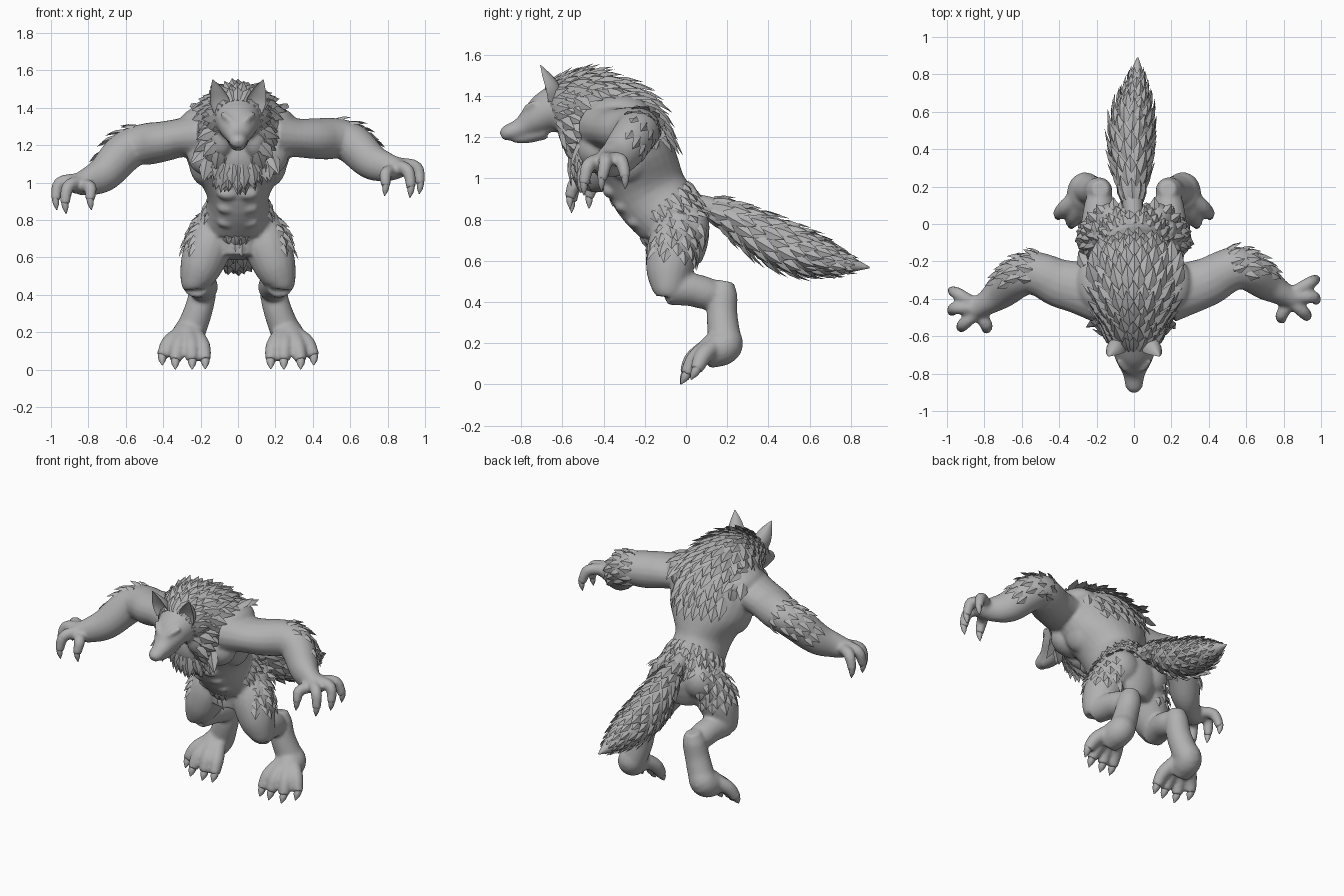
import bpy, bmesh, math, random
from mathutils import Vector, Matrix
from mathutils.bvhtree import BVHTree

random.seed(4)
if "Cube" in bpy.data.objects:
    bpy.data.objects.remove(bpy.data.objects["Cube"], do_unlink=True)

grey = bpy.data.materials.new("plain grey")
grey.use_nodes = True
grey.diffuse_color = (0.44, 0.44, 0.44, 1)
grey.node_tree.nodes["Principled BSDF"].inputs["Base Color"].default_value = (0.44, 0.44, 0.44, 1)
X, Y, Z = Vector((1, 0, 0)), Vector((0, 1, 0)), Vector((0, 0, 1))


def at(path, u):
    """Smooth interpolation of the stations (x, y, z, radius, radius)."""
    last = len(path) - 1
    u = min(max(u, 0), last)
    i = min(int(u), last - 1)
    f = u - i
    a, b, c, d = (path[min(max(i + k, 0), last)] for k in (-1, 0, 1, 2))
    return [q + f / 2 * (r - p + f * (2 * p - 5 * q + 4 * r - s + f * (3 * (q - r) + s - p)))
            for p, q, r, s in zip(a, b, c, d)]


def frame(path, u, ref):
    p = at(path, u)
    t = (Vector(at(path, u + .1)[:3]) - Vector(at(path, u - .1)[:3])).normalized()
    side = (ref - t * ref.dot(t)).normalized()
    return p, t, side, t.cross(side)


def sweep(bm, path, ref=X, seg=18, steps=5, dish=False):
    """Closed elliptical tube through the stations."""
    rings = []
    for j in range((len(path) - 1) * steps + 1):
        p, t, side, up = frame(path, j / steps, ref)
        ring = []
        for k in range(seg):
            a = math.tau * k / seg
            s = math.sin(a)
            if dish and s < 0:
                s *= -0.3
            ring.append(bm.verts.new(Vector(p[:3]) + side * math.cos(a) * max(p[3], .002)
                                     + up * s * max(p[-1], .002)))
        rings.append(ring)
    for lo, hi in zip(rings, rings[1:]):
        for k in range(seg):
            m = (k + 1) % seg
            bm.faces.new((lo[k], lo[m], hi[m], hi[k]))
    bm.faces.new(rings[0][::-1])
    bm.faces.new(rings[-1])


def ball(bm, loc, scale):
    bmesh.ops.create_icosphere(bm, subdivisions=3, radius=1,
                               matrix=Matrix.LocRotScale(Vector(loc), None, Vector(scale)))


def finish(name, bm, angle=180):
    bmesh.ops.recalc_face_normals(bm, faces=bm.faces)
    me = bpy.data.meshes.new(name)
    bm.to_mesh(me)
    bm.free()
    me.materials.append(grey)
    ob = bpy.data.objects.new(name, me)
    bpy.context.collection.objects.link(ob)
    bpy.ops.object.select_all(action='DESELECT')
    ob.select_set(True)
    bpy.context.view_layer.objects.active = ob
    bpy.ops.object.shade_smooth_by_angle(angle=math.radians(angle))
    return ob


def tree_of(ob):
    bm = bmesh.new()
    bm.from_mesh(ob.data)
    tree = BVHTree.FromBMesh(bm)
    bm.free()
    return tree


def tuft(bm, p, n, d, length, w):
    """One pointed, ridged lock of fur lying along d."""
    s = n.cross(d)
    mid = p + d * length * .45 + n * length * .08
    base = p - n * .012
    bl, br, bt = (bm.verts.new(v) for v in (base - s * w * .7, base + s * w * .7, p + n * w * .2))
    ml, mr, mt = (bm.verts.new(v) for v in (mid - s * w, mid + s * w, mid + n * w * .4))
    tip = bm.verts.new(p + d * length + n * length * .2)
    for f in ((bl, bt, mt, ml), (bt, br, mr, mt), (ml, mt, tip), (mt, mr, tip),
              (br, bl, ml, mr), (mr, ml, tip), (bl, br, bt)):
        bm.faces.new(f)


def fur(bm, tree, path, ref, span, rows, count, keep, length, w, sag=0, reach=.33, taper=0):
    """Staggered rows of tufts cast from a path out onto a surface."""
    flow = 1 if span[1] > span[0] else -1
    for i in range(rows):
        f = i / (rows - 1)
        p, t, side, up = frame(path, span[0] + (span[1] - span[0]) * f, ref)
        size = 1 - taper * f * f
        for k in range(count):
            a = math.tau * (k + .5 * (i % 2) + random.uniform(-.15, .15)) / count
            d = side * math.sin(a) + up * math.cos(a)
            if not keep(f, math.cos(a), d):
                continue
            hit, n, _, _ = tree.ray_cast(Vector(p[:3]), d, reach)
            if hit is None:
                continue
            n = n if n.dot(d) > 0 else -n
            way = t * flow - Z * sag
            way -= n * way.dot(n)
            if way.length > .05:
                tuft(bm, hit, n, way.normalized(), length * size * random.uniform(.8, 1.15), w * size)


# Stations: torso through neck to muzzle, arm, leg, tail
torso = [(0, -.06, .60, .12, .13), (0, -.05, .76, .195, .165), (0, -.175, .93, .165, .185),
         (0, -.25, 1.10, .265, .2), (0, -.34, 1.24, .285, .225), (0, -.45, 1.33, .22, .185),
         (0, -.56, 1.345, .15, .15), (0, -.66, 1.325, .12, .11), (0, -.73, 1.285, .095, .082),
         (0, -.80, 1.243, .06, .052), (0, -.87, 1.22, .045, .038), (0, -.895, 1.215, .028, .025)]
arm = [(.18, -.37, 1.25, .13, .16), (.3, -.34, 1.24, .105, .14), (.4, -.305, 1.235, .108, .13),
       (.48, -.26, 1.235, .112, .12), (.55, -.235, 1.235, .105, .115), (.62, -.255, 1.2, .108, .105),
       (.71, -.32, 1.115, .098, .09), (.79, -.37, 1.085, .08, .066), (.86, -.4, 1.075, .058, .058)]
thigh = [(.11, -.02, .8, .105), (.15, -.06, .68, .125), (.195, -.08, .56, .115),
         (.225, -.085, .47, .085), (.225, -.085, .43, .06)]
shin = [(.225, -.09, .46, .075), (.2, .02, .46, .08), (.185, .11, .44, .078), (.18, .17, .44, .06)]
hock = [(.18, .19, .5, .045), (.185, .18, .44, .07), (.205, .175, .34, .075), (.24, .185, .24, .08),
        (.265, .19, .19, .086), (.275, .14, .165, .085), (.28, .085, .135, .065)]
tail = [(0, .02, .88, .05), (-.01, .16, .84, .06), (-.015, .33, .745, .098), (-.015, .48, .67, .112),
        (-.005, .60, .63, .102), (.01, .73, .595, .065), (.02, .89, .567, .004)]
fingers = [[(.85, -.37, 1.09), (.94, -.315, 1.085), (.975, -.295, 1.0)],
           [(.86, -.39, 1.1), (.955, -.39, 1.08), (.975, -.41, .99)],
           [(.85, -.42, 1.09), (.91, -.475, 1.06), (.925, -.495, .97)],
           [(.83, -.42, 1.06), (.79, -.485, 1.05), (.79, -.51, .98)]]
toes = [[(.23, .13, .19), (.19, .05, .125), (.175, .005, .05)],
        [(.26, .12, .19), (.25, .035, .125), (.245, -.002, .048)],
        [(.29, .12, .19), (.32, .045, .125), (.335, .002, .048)],
        [(.31, .14, .19), (.37, .085, .14), (.405, .05, .07)]]


def mirrored(path, s, reach=False):
    """Put a path on side s; the right arm hangs a little lower and further forward."""
    out = []
    for x, y, z, *r in path:
        f = min(max((x - .3) / .55, 0), 1) if reach and s < 0 else 0
        out.append((s * x, y - .06 * f, z - .085 * f, *r))
    return out


# Body: overlapping volumes fused into one smooth skin
body_bm, claws = bmesh.new(), bmesh.new()
sweep(body_bm, torso, seg=28)
sweep(body_bm, [(0, -.68, 1.23, .06, .04), (0, -.77, 1.2, .045, .03), (0, -.84, 1.19, .03, .018)])
ball(body_bm, (0, -.5, 1.15), (.14, .075, .13))
ball(body_bm, (0, -.882, 1.222), (.036, .022, .026))
for s in (1, -1):
    sweep(body_bm, mirrored(arm, s, True), Z)
    for part in (thigh, shin, hock):
        sweep(body_bm, mirrored(part, s))
    ball(body_bm, (s * .09, -.55, 1.25), (.07, .075, .12))     # cheek ruff
    ball(body_bm, (s * .14, -.43, 1.14), (.13, .1, .11))       # chest muscle
    ball(body_bm, (s * .18, -.28, 1.13), (.085, .12, .15))     # side of the back
    ball(body_bm, (s * .19, -.32, 1.32), (.12, .15, .085))     # shoulder
    sweep(body_bm, [(s * .02, -.79, 1.31, .014), (s * .055, -.768, 1.345, .016),
                    (s * .085, -.73, 1.368, .012)])            # slanted brow
    ball(body_bm, (s * .11, .03, .76), (.105, .085, .11))      # buttock
    for i in range(3):                                         # belly muscles
        ball(body_bm, (s * .052, -.365 + .06 * i, .94 - .075 * i), (.06, .04, .036))
    palm = mirrored([(.86, -.40, 1.075)], s, True)[0]
    ball(body_bm, palm, (.06, .068, .05))
    for digits, radius, droop, arms in ((fingers, .032, Vector((-.12 * s, 0, -1)), True),
                                        (toes, .04, Vector((0, -.5, -.9)), False)):
        for pts in digits:
            path = [(*p, radius * k) for p, k in zip(mirrored(pts, s, arms), (1.1, 1.08, .8))]
            sweep(body_bm, path, Y if arms else X, 12)
            tip = Vector(path[-1][:3])
            sweep(claws, [(*(tip + droop * q), radius * k)
                          for q, k in ((-.015, .6), (.02, .5), (.052, .04))], X, 10, 3)
body = finish("body", body_bm)
fuse = body.modifiers.new("fuse", 'REMESH')
fuse.mode, fuse.voxel_size = 'VOXEL', .011
relax = body.modifiers.new("relax", 'SMOOTH')
relax.factor, relax.iterations = .5, 5
graph = bpy.context.evaluated_depsgraph_get()
skin = bpy.data.meshes.new_from_object(body.evaluated_get(graph))
body.modifiers.clear()
body.data = skin
skin.materials.clear()
skin.materials.append(grey)
skin.shade_smooth()
skin_tree = tree_of(body)
finish("claws", claws, 60)

# Ears
for s, label in ((1, "left"), (-1, "right")):
    bm = bmesh.new()
    sweep(bm, [(s * .085, -.67, 1.38, .045, .07), (s * .098, -.68, 1.435, .052, .068),
               (s * .115, -.695, 1.49, .036, .045), (s * .135, -.708, 1.55, .003, .003)], dish=True)
    finish(label + "_ear", bm, 50)

# Mane: full ruff at the neck, narrowing to a point on back and breastbone
bm = bmesh.new()
fur(bm, skin_tree, torso, X, (6.85, 3.2), 14, 24,
    lambda f, c, d: c > (-1 if f < .38 else .05 + .6 * f) or (f < .78 and c < -.1 - 1.15 * f),
    .125, .035, .6, .35)
finish("mane_fur", bm, 35)

# Rump, hip and groin fur
bm = bmesh.new()
fur(bm, skin_tree, torso, X, (1.65, .4), 8, 24,
    lambda f, c, d: (c > -.35 if f < .45 else abs(d.x) > .75 and c > -.45) or (f > .45 and c < -.93),
    .075, .026, .6)
finish("rump_fur", bm, 35)

# Elbow fur
bm = bmesh.new()
for s in (1, -1):
    fur(bm, skin_tree, mirrored(arm, s, True), Z, (3.7, 5.4), 4, 13,
        lambda f, c, d: d.y + d.z * .8 > .15 + f * .4, .085, .025, 0, .2)
finish("elbow_fur", bm, 35)

# Tail with overlapping locks
bm = bmesh.new()
sweep(bm, tail)
tail_ob = finish("tail", bm)
bm = bmesh.new()
fur(bm, tree_of(tail_ob), tail, X, (.75, 5.25), 14, 10, lambda f, c, d: True, .125, .032, taper=.5)
finish("tail_fur", bm, 35)
